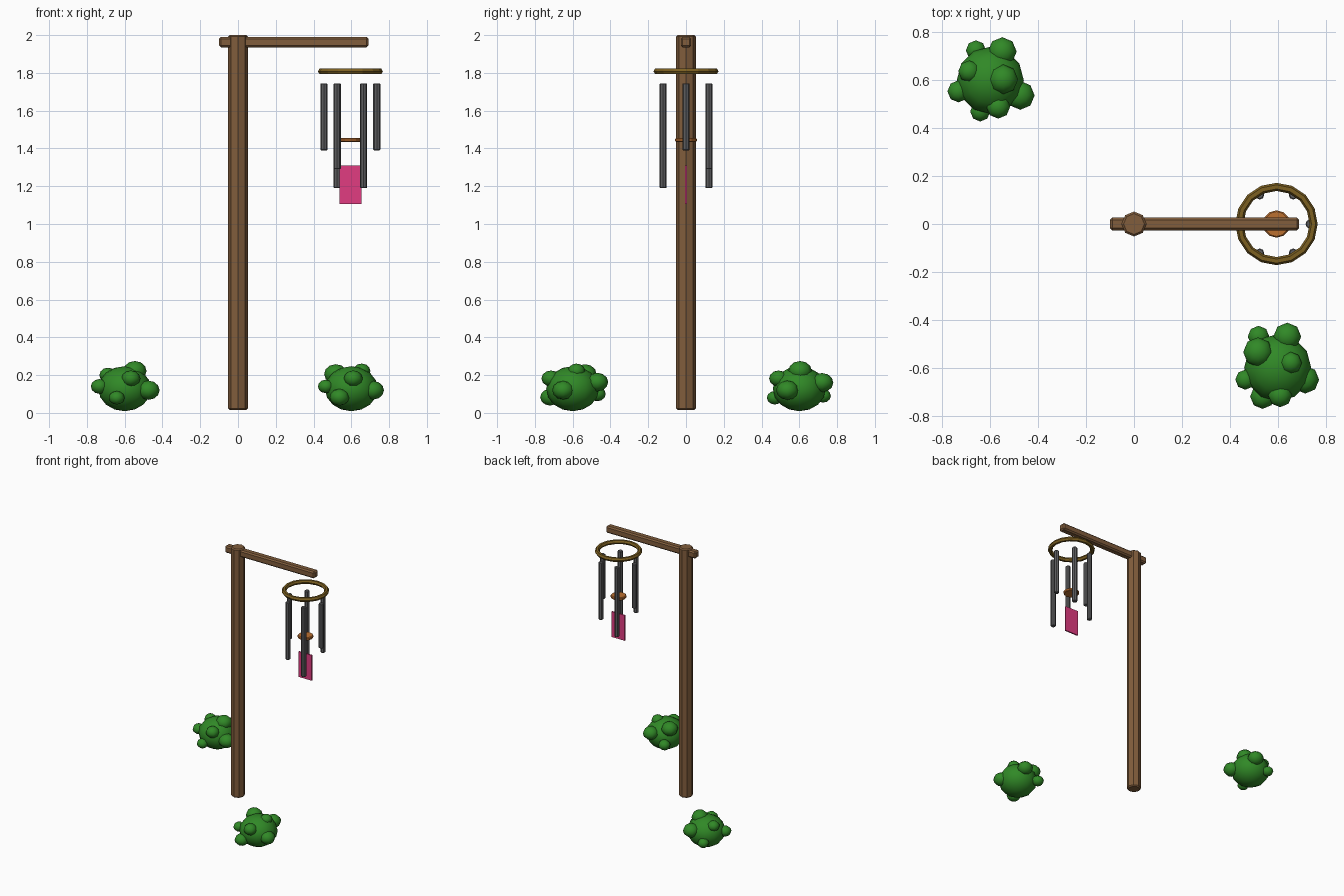
import bpy, bmesh, math
from mathutils import Matrix, Vector

if "Cube" in bpy.data.objects:
    bpy.data.objects.remove(bpy.data.objects["Cube"])


def material(name, rgb):
    m = bpy.data.materials.new(name)
    m.diffuse_color = (*rgb, 1)
    m.use_nodes = True
    m.node_tree.nodes["Principled BSDF"].inputs["Base Color"].default_value = m.diffuse_color
    return m


WOOD = material("brown_wood", (0.22, 0.11, 0.045))
BRASS = material("dark_brass", (0.2, 0.115, 0.015))
STEEL = material("grey_metal", (0.11, 0.11, 0.115))
COPPER = material("orange_wood", (0.5, 0.16, 0.03))
PINK = material("pink_sail", (0.75, 0.045, 0.22))
GREEN = material("leaf_green", (0.03, 0.25, 0.02))


def finish(name, bm, mat, bevel=0, smooth=False):
    me = bpy.data.meshes.new(name)
    bm.to_mesh(me)
    bm.free()
    me.materials.append(mat)
    for p in me.polygons:
        p.use_smooth = smooth
    ob = bpy.data.objects.new(name, me)
    bpy.context.collection.objects.link(ob)
    if bevel:
        mod = ob.modifiers.new("bevel", 'BEVEL')
        mod.width, mod.segments, mod.limit_method = bevel, 1, 'ANGLE'
        mod.angle_limit = math.radians(60)
    return ob


def cylinder(name, x, y, z0, z1, r, sides, mat, bevel=0):
    bm = bmesh.new()
    bmesh.ops.create_cone(bm, cap_ends=True, segments=sides, radius1=r, radius2=r,
                          depth=z1 - z0,
                          matrix=Matrix.Translation((x, y, (z0 + z1) / 2)))
    return finish(name, bm, mat, bevel)


def box(name, centre, size, mat, bevel=0):
    bm = bmesh.new()
    bmesh.ops.create_cube(bm, size=1, matrix=Matrix.Translation(centre)
                          @ Matrix.Diagonal((*size, 1)))
    return finish(name, bm, mat, bevel)


# Post and arm
cylinder("post", 0, 0, 0.016, 2.0, 0.052, 8, WOOD, 0.008)
box("arm", (0.295, 0, 1.963), (0.79, 0.055, 0.055), WOOD, 0.01)

# Chime ring
CX = 0.595
bm = bmesh.new()
N, M = 16, 6
rows = []
for i in range(N):
    a = 2 * math.pi * i / N
    row = []
    for j in range(M):
        b = 2 * math.pi * j / M
        r = 0.155 + 0.017 * math.cos(b)
        row.append(bm.verts.new((CX + r * math.cos(a), r * math.sin(a),
                                 1.808 + 0.017 * math.sin(b))))
    rows.append(row)
for i in range(N):
    for j in range(M):
        k, l = (i + 1) % N, (j + 1) % M
        bm.faces.new((rows[i][j], rows[k][j], rows[k][l], rows[i][l]))
finish("chime_ring", bm, BRASS)

# Six chime tubes in three lengths
for i in range(6):
    a = math.radians(60 * i)
    cylinder(f"chime_tube_{i + 1}", CX + 0.14 * math.cos(a), 0.14 * math.sin(a),
             (1.39, 1.29, 1.19)[i % 3], 1.745, 0.019, 8, STEEL, 0.004)

# Striker disc and wind sail
cylinder("striker", CX, 0, 1.434, 1.456, 0.057, 12, COPPER, 0.005)
box("wind_sail", (CX, 0, 1.208), (0.116, 0.01, 0.202), PINK)

# Bushes: a core with smaller clumps (x, y, z, radius relative to the core centre)
BUSHES = {
    "back_bush": ((-0.6, 0.6), [
        (-.06, .125, .09, .042), (.05, .12, .16, .06), (.054, .004, .222, .062),
        (-.088, .037, .2, .046), (-.133, -.046, .14, .046), (.125, -.063, .12, .06),
        (-.042, -.13, .08, .042), (.033, -.11, .182, .05)]),
    "front_bush": ((0.6, -0.6), [
        (-.08, .13, .1, .045), (.04, .13, .163, .058), (-.082, .065, .205, .062),
        (.055, .02, .222, .046), (-.135, -.05, .14, .042), (.115, -.05, .12, .058),
        (-.063, -.12, .083, .052), (.01, -.115, .182, .05)]),
}
for name, ((bx, by), clumps) in BUSHES.items():
    bm = bmesh.new()
    for x, y, z, r, seg, ring in [(0, 0, .128, .14, 12, 8)] + [c + (8, 6) for c in clumps]:
        bmesh.ops.create_uvsphere(bm, u_segments=seg, v_segments=ring, radius=r,
                                  matrix=Matrix.Translation((bx + x, by + y, z))
                                  @ Matrix.Diagonal((1, 1, .85, 1)))
    finish(name, bm, GREEN, smooth=True)
